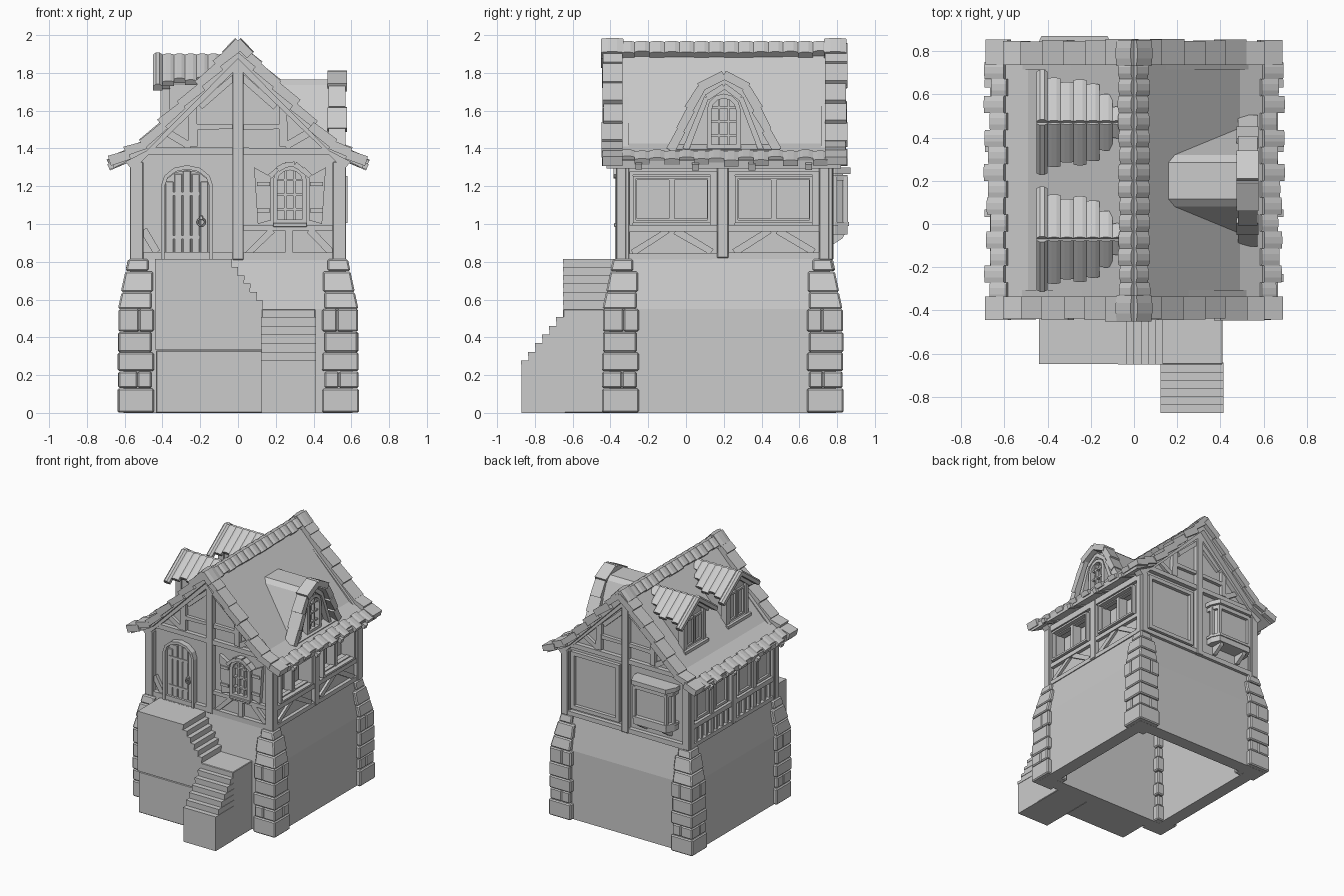
import bpy, bmesh, math, random
from mathutils import Matrix, Vector

if "Cube" in bpy.data.objects:
    bpy.data.objects.remove(bpy.data.objects["Cube"])
random.seed(4)
CY = 0.195  # middle of the house along y

def frame(o, u, v, n):
    m = Matrix((u, v, n)).transposed().to_4x4()
    m.translation = Vector(o)
    return m

FRONT = frame((0, 0, 0), (1, 0, 0), (0, 0, 1), (0, -1, 0))
BACK = frame((0, 0, 0), (-1, 0, 0), (0, 0, 1), (0, 1, 0))
RIGHT = frame((0, 0, 0), (0, 1, 0), (0, 0, 1), (1, 0, 0))
LEFT = frame((0, 0, 0), (0, -1, 0), (0, 0, 1), (-1, 0, 0))
PLAN = frame((0, 0, 0), (1, 0, 0), (0, 1, 0), (0, 0, 1))

def loft(name, M, rings, loop=False, bevel=0):
    """Skin equal-length rings of points; cap the ends unless looped."""
    bm = bmesh.new()
    vs = [[bm.verts.new(M @ Vector(p)) for p in r] for r in rings]
    k = len(rings[0])
    pairs = list(zip(vs, vs[1:])) + ([(vs[-1], vs[0])] if loop else [])
    for a, b in pairs:
        for i in range(k):
            j = (i + 1) % k
            bm.faces.new((a[i], a[j], b[j], b[i]))
    if not loop:
        bm.faces.new(vs[0]); bm.faces.new(vs[-1])
    bmesh.ops.recalc_face_normals(bm, faces=bm.faces)
    if bevel:
        bmesh.ops.bevel(bm, geom=bm.edges[:], offset=bevel, segments=1, affect='EDGES')
    me = bpy.data.meshes.new(name); bm.to_mesh(me); bm.free()
    ob = bpy.data.objects.new(name, me)
    bpy.context.collection.objects.link(ob)
    return ob

def prism(name, M, pts, n0, n1, bevel=0):
    return loft(name, M, [[(u, v, n) for u, v in pts] for n in (n0, n1)], bevel=bevel)

def rect(name, M, u0, u1, v0, v1, n0, n1, bevel=0):
    return prism(name, M, [(u0, v0), (u1, v0), (u1, v1), (u0, v1)], n0, n1, bevel)

def beam(name, M, p, q, w, n0, n1, j=0.004):
    p, q = Vector(p), Vector(q)
    d = (q - p).normalized(); s = Vector((-d.y, d.x)) * w / 2
    r = lambda: 1 + random.uniform(-j, j) / w * 2
    return prism(name, M, [p - s * r(), q - s * r(), q + s * r(), p + s * r()], n0, n1)

def arch(cx, hw, z0, zs, h, n=6):
    return [(cx - hw, z0)] + [(cx - hw * math.cos(math.pi * i / n), zs + h * math.sin(math.pi * i / n))
                              for i in range(n + 1)] + [(cx + hw, z0)]

def band(name, M, outer, inner, n0, n1):
    loft(name, M, [[(*o, n0), (*o, n1), (*i, n1), (*i, n0)] for o, i in zip(outer, inner)], loop=True)

def arch_window(name, M, cx, hw, z0, zs, h, n):
    band(name + "_frame", M, arch(cx, hw, z0, zs, h), arch(cx, hw - .025, z0 + .025, zs, h - .025), n - .03, n + .025)
    for k in (-1, 1):
        rect(name + "_bar", M, cx + k * hw * .28 - .006, cx + k * hw * .28 + .006, z0, zs + h * .85, n - .02, n + .01)
    for k in (.25, .5, .75):
        z = z0 + (zs + h - z0) * k
        rect(name + "_bar", M, cx - hw * .85, cx + hw * .85, z - .006, z + .006, n - .02, n + .01)

def window(name, M, u0, u1, v0, v1, n0, n1, w=.02):
    O = [(u0, v0), (u1, v0), (u1, v1), (u0, v1)]
    band(name, M, O, [(u0 + w, v0 + w), (u1 - w, v0 + w), (u1 - w, v1 - w), (u0 + w, v1 - w)], n0, n1)

# ---- stone base: hollow tapered walls
sq = lambda e, z: [(-e, CY - e + .005, z), (e, CY - e + .005, z), (e, CY + e - .005, z), (-e, CY + e - .005, z)]
loft("stone_base", PLAN, [sq(.5, 0), sq(.605, 0), sq(.605, .55), sq(.56, .815), sq(.5, .815)], loop=True)

# ---- corner stones
zs = [0, .13, .22, .32, .43, .55, .64, .75, .815]
edge = lambda z: .637 if z < .56 else .637 - (z - .55) * .22
for sx in (-1, 1):
    for sy in (-1, 1):
        for c, (z0, z1) in enumerate(zip(zs, zs[1:])):
            inn = .445 + .012 * (c % 2) + max(0, z0 - .6) * .12
            cuts = [(0, .42), (.42, 1)] if c in (1, 4) else [(0, 1)]
            out = random.uniform(-.005, .004)
            for a0, a1 in cuts:
                for b0, b1 in cuts:
                    R = []
                    for z in (z0 + .001, z1 - .001):
                        f = lambda t: inn + (edge(z) + out - inn) * t
                        R.append([(sx * f(a), CY + sy * f(b), z) for a, b in ((a0, b0), (a1, b0), (a1, b1), (a0, b1))])
                    loft("corner_stone", PLAN, R, bevel=.008)

# ---- stairs and landing
st = [(-.44, .335), (.13, .335)]
for i in range(6):
    st += [(.13 - .033 * i, .55 + .044 * i), (.13 - .033 * i, .594 + .044 * i)]
prism("landing", FRONT, st[:2] + st[3:] + [(-.07, .815), (-.44, .815)], .36, .648)
rect("landing_foot", FRONT, -.435, .13, 0, .33, .36, .644, .005)
rect("lower_landing", FRONT, .125, .41, 0, .55, .36, .65, .004)
fl = [(-.64, 0), (-.87, 0)]
for i in range(6):
    fl += [(-.87 + .037 * i, .275 + .046 * i), (-.87 + .037 * (i + 1), .275 + .046 * i)]
prism("lower_steps", RIGHT, fl + [(-.64, .505)], .125, .41)
for i in range(6):
    rect("step_tread", RIGHT, -.873 + .037 * i, -.64, .255 + .046 * i, .277 + .046 * i, .122, .413)
    rect("upper_tread", FRONT, .09 - .033 * i, .133 - .033 * i, .572 + .044 * i, .596 + .044 * i, .38, .65)

# ---- plaster house body, recessed on the right for the windows
gable = [(-.54, .8), (.54, .8), (.54, 1.35), (0, 1.88), (-.54, 1.35)]
prism("house_body", FRONT, gable[:2] + [(.54, .99), (.45, .99), (.45, 1.26), (.54, 1.26)] + gable[2:], -.7, .29)
prism("front_wall", FRONT, gable, .28, .33)
prism("back_wall", FRONT, gable, -.74, -.69)

# ---- timber frames on both gables
for M, n in ((FRONT, .365), (BACK, .775)):
    a = n - .06
    for s in (-1, 1):
        rect("corner_post", M, s * .51, s * .57, .81, 1.33, n - .065, n + .003, .005)
        beam("gable_rafter", M, (s * .58, 1.31), (0, 1.875), .06, a, n + .005)
        beam("upper_strut", M, (s * .24, 1.41), (s * .24, 1.62), .045, a, n - .005)
        beam("upper_brace", M, (s * .25, 1.41), (s * .4, 1.5), .04, a, n - .012)
        beam("collar_beam", M, (s * .03, 1.515), (s * .24, 1.515), .03, a, n - .008)
        beam("king_brace", M, (s * .02, 1.78), (s * .2, 1.62), .035, a, n - .008)
    rect("centre_post", M, -.03, .03, .81, 1.86, a, n + .005, .004)
    beam("tie_beam", M, (-.53, 1.385), (.53, 1.385), .04, a, n)
    beam("sill_beam", M, (-.53, .83), (.53, .83), .035, a, n)
beam("rail", FRONT, (.03, .98), (.51, .98), .035, .3, .36)
for p, q in (((.05, .84), (.18, .97)), ((.5, .84), (.38, .97)), ((-.5, .97), (-.43, .85))):
    beam("low_brace", FRONT, p, q, .035, .3, .355)
rect("low_post", FRONT, .25, .29, .84, .97, .3, .358)

# ---- front door
prism("door", FRONT, arch(-.27, .12, .815, 1.2, .085), .3, .34)
band("door_frame", FRONT, arch(-.27, .138, .815, 1.2, .112), arch(-.27, .118, .816, 1.2, .09), .3, .375)
for i in range(5):
    u = -.383 + .046 * i
    rect("door_plank", FRONT, u, u + .041, .82, 1.2 + .08 * math.sin(math.pi * (i + .5) / 5), .33, .348, .003)
for z in (.92, 1.15):
    rect("door_strap", FRONT, -.37, -.2, z, z + .02, .34, .353)
bpy.ops.mesh.primitive_torus_add(major_radius=.02, minor_radius=.005, major_segments=12, minor_segments=6,
                                 location=(-.195, -.36, 1.01), rotation=(math.pi / 2, 0, 0))
bpy.context.object.name = "door_ring"
rect("door_knob", FRONT, -.205, -.185, 1.02, 1.045, .34, .37, .004)

# ---- front window with shutters and hood
arch_window("front_window", FRONT, .275, .09, 1.0, 1.23, .08, .345)
hood = [(.17, 1.25), (.21, 1.29), (.25, 1.315), (.3, 1.315), (.34, 1.29), (.38, 1.25)]
for p, q in zip(hood, hood[1:]):
    beam("window_hood", FRONT, p, q, .025, .32, .385)
rect("window_sill", FRONT, .185, .365, .985, 1.005, .32, .38, .003)
for s in (-1, 1):
    q = [(.275 + s * d, z) for d, z in ((.1, 1.02), (.17, 1.0), (.19, 1.3), (.1, 1.25))]
    prism("shutter", FRONT, q, .33, .36)
    for z in (1.06, 1.2):
        rect("shutter_batten", FRONT, .275 + s * .105, .275 + s * .175, z, z + .022, .35, .37)

# ---- side walls: right has glazed frames, left has slats
for M, s in ((RIGHT, 1), (LEFT, -1)):
    c = s * CY
    for z, w in ((.83, .035), (.98, .035), (1.3, .045)):
        beam("side_rail", M, (c - .53, z), (c + .53, z), w, .5, .568)
    rect("side_post", M, c - .03, c + .03, .82, 1.32, .44, .573, .004)
    for k in (-1, 1):
        rect("side_corner_post", M, c + k * .51, c + k * .565, .81, 1.33, .5, .573, .005)
        m = c + k * .27
        if s > 0:
            window("side_window", M, m - .205, m + .205, 1.005, 1.255, .46, .58, .015)
            rect("window_mullion", M, m - .012, m + .012, 1.01, 1.25, .47, .55)
            for t in (-1, 1):
                window("sash", M, m + t * .1 - .095, m + t * .1 + .095, 1.018, 1.242, .51, .545, .01)
                rect("window_jamb", M, m + t * .205, m + t * .24, .99, 1.27, .44, .545)
                beam("side_brace", M, (m + t * .02, .965), (m + t * .21, .85), .035, .5, .56)
        else:
            rect("side_stud", M, m - .02, m + .02, .84, 1.29, .5, .562)
            for i in range(-3, 4):
                rect("side_slat", M, m + i * .065 - .01, m + i * .065 + .01, .845, .97, .52, .56)
            for t in (-1, 1):
                window("side_panel", M, m + t * .12 - .085, m + t * .12 + .085, 1.01, 1.27, .52, .558)

# ---- back: framed panel and bay window
window("back_panel", BACK, -.49, -.06, .87, 1.33, .72, .768, .03)
bay = lambda d: [(-.1 + d, .72), (-.1 + d, .79), (-.13 + d / 2, .855 + d), (-.42 - d / 2, .855 + d), (-.45 - d, .79), (-.45 - d, .72)]
for nm, d, z0, z1 in (("bay_core", -.025, .95, 1.28), ("bay_apron", 0, .945, 1.0), ("bay_sill", .008, .99, 1.01),
                      ("bay_head", 0, 1.23, 1.26), ("bay_roof", .015, 1.265, 1.3)):
    prism(nm, PLAN, bay(d), z0, z1)
for x, y in bay(-.008)[1:5]:
    rect("bay_post", PLAN, x - .012, x + .012, y - .012, y + .01, .99, 1.25)
for x in (-.4, -.18):
    prism("bay_bracket", RIGHT, [(.74, .945), (.84, .945), (.83, .925), (.76, .88), (.74, .88)], x, x + .03)

# ---- main roof slab
top = [(-.665, 1.335), (-.49, 1.425), (0, 1.93), (.49, 1.425), (.665, 1.335)]
prism("roof_slab", FRONT, top + [(x * .99, z - (.055 if x == 0 else .04)) for x, z in top[::-1]], -.82, .42)

# ---- roof edge tiles, ridge, eaves
def tile(name, o, along, down, w, length, t=.02, b=.02):
    a, d = Vector(along).normalized(), Vector(down).normalized()
    n = a.cross(d)
    if n.z < 0: n = -n
    prism(name, frame(o, a, n, d), [(0, -t), (w, -t), (w, t * .5), (w * .7, b), (w * .3, b), (0, t * .5)], 0, length)

for s in (-1, 1):
    for k, (y0, y1) in enumerate(((-.442, -.335), (.735, .848))):
        P = [Vector((0, 1.945)).lerp(Vector((.49, 1.425)), i / 5) for i in range(6)] + [Vector((.58, 1.375)), Vector((.665, 1.33))]
        for i, (p, q) in enumerate(zip(P, P[1:])):
            j = random.uniform(-.008, .005)
            lift = Vector((.008, .011))
            p2, q2 = p - lift * .5, q + (q - p) * .1 + lift
            beam("gable_tile", FRONT, (s * p2.x, p2.y), (s * q2.x, q2.y), .05, -(y0 + (j if k == 0 else 0)), -(y1 - (j if k else 0)), .006)
    n = 14
    for i in range(n):
        w = 1.1 / n
        tile("eave_tile", (s * (.585 + .012 * (i % 2)), -.35 + w * i, 1.38 - .006 * (i % 2)), (0, 1, 0), (s * .9, 0, -.47),
             w, .085 + .012 * (i % 2) + random.uniform(-.01, .01), .022, .016)
        tile("ridge_tile", (0, -.35 + w * i, 1.955), (0, 1, 0), (s * .72, 0, -.7), w, .08 + random.uniform(-.006, .006), .025, .02)
    for y0, w in ((-.45, .12), (.73, .12)):
        tile("ridge_end", (0, y0, 1.97), (0, 1, 0), (s * .72, 0, -.75), w, .1, .03, .021)
    for i in range(4):
        y = -.25 + i * .3
        beam("rafter_tail", FRONT, (s * .53, 1.365), (s * .685, 1.3), .03, -y - .018, -y + .018)

# ---- two small dormers on the left slope
for cy in (.47, -.07):
    D = frame((0, cy, 0), (0, -1, 0), (0, 0, 1), (-1, 0, 0))
    prism("dormer_body", D, [(-.13, 1.45), (.13, 1.45), (.13, 1.74), (0, 1.85), (-.13, 1.74)], .08, .39)
    for s in (-1, 1):
        rect("dormer_post", D, s * .105, s * .14, 1.46, 1.76, .36, .41)
        window("dormer_window", D, s * .05 - .045, s * .05 + .045, 1.52, 1.74, .37, .405, .015)
        beam("dormer_barge", D, (s * .17, 1.73), (0, 1.86), .03, .36, .415)
        x = -.45
        for i, L in enumerate((.285, .245, .22, .235, .21, .15, .08)):
            w = .05 if i == 0 else .06
            tile("dormer_tile", (x, cy, 1.89), (1, 0, 0), (0, s * .81, -.59), w, L, .018, .015 if i else .022)
            x += w
    rect("dormer_sill", D, -.15, .15, 1.47, 1.51, .34, .43)

# ---- large dormer on the right slope
D = frame((0, CY + .005, 0), (0, 1, 0), (0, 0, 1), (1, 0, 0))
prof = [(-.26, 1.385), (-.12, 1.735), (-.085, 1.765), (.085, 1.765), (.12, 1.735), (.26, 1.385)]
prism("big_dormer", D, prof, .14, .5)
for s in (-1, 1):
    T = [Vector((.27, 1.385)), Vector((.222, 1.495)), Vector((.172, 1.605)), Vector((.118, 1.72)), Vector((0, 1.79))]
    for i, (p, q) in enumerate(zip(T, T[1:])):
        p = p + Vector((.012, .004))
        beam("big_dormer_tile", D, (s * p.x, p.y), (s * q.x, q.y), .048, .48 - .005 * (i % 2), .57 + .006 * (i % 2))
    beam("big_dormer_trim", D, (s * .2, 1.395), (s * .09, 1.67), .03, .47, .545)
    beam("big_dormer_trim", D, (s * .09, 1.67), (0, 1.73), .03, .47, .545)
rect("big_dormer_sill", D, -.27, .27, 1.365, 1.395, .45, .56)
arch_window("big_dormer_window", D, 0, .09, 1.395, 1.6, .09, .515)
